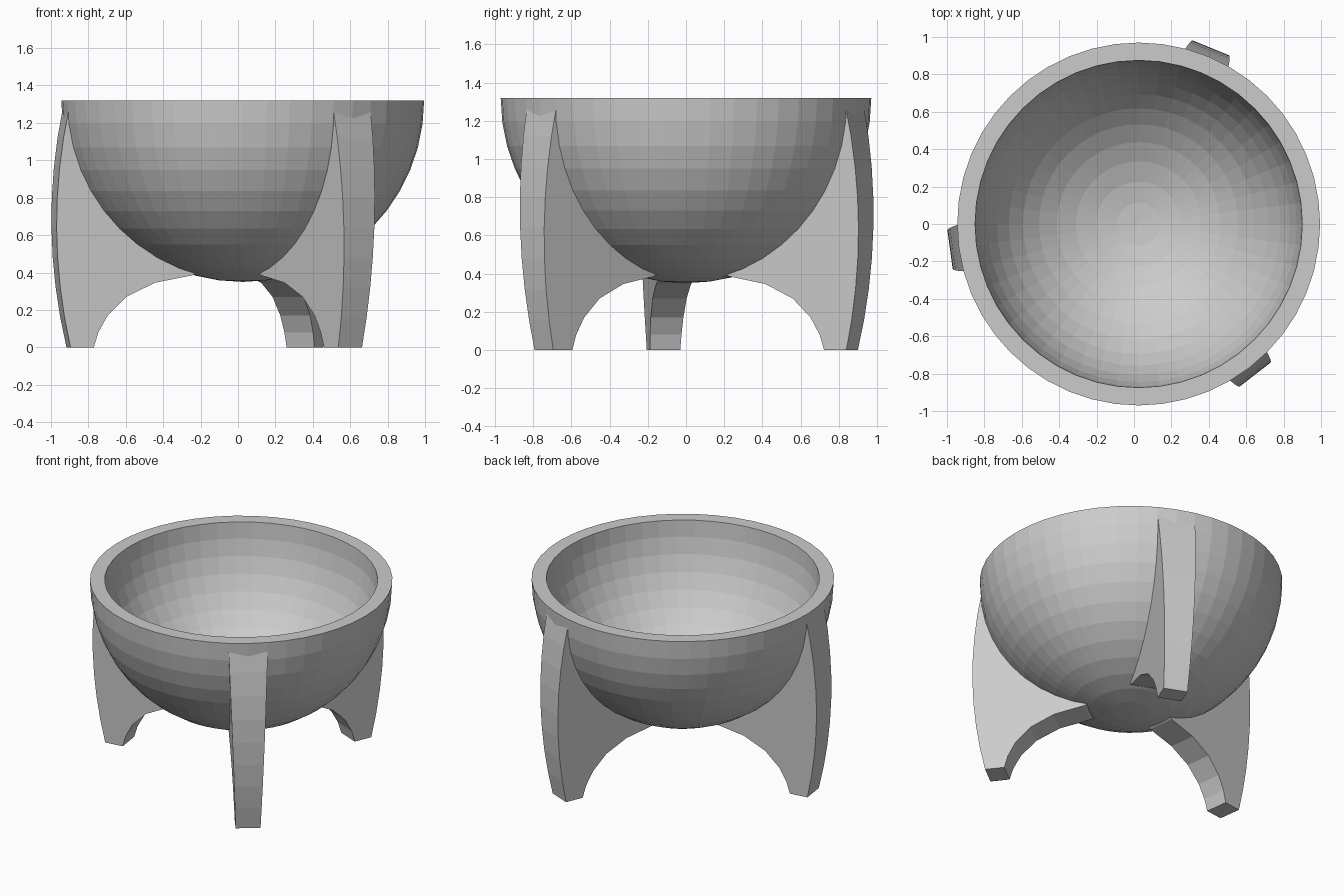
import bpy, bmesh, math
from mathutils import Matrix, Vector

if "Cube" in bpy.data.objects:
    bpy.data.objects.remove(bpy.data.objects["Cube"], do_unlink=True)

RIM_Z, OUTER, INNER = 1.32, 0.97, 0.875
CENTRE = Vector((0.025, 0, 0))
RINGS, SEGMENTS = 12, 48

grey = bpy.data.materials.new("plain grey")
grey.use_nodes = True
colour = (0.6, 0.6, 0.6, 1)
grey.diffuse_color = colour
grey.node_tree.nodes["Principled BSDF"].inputs["Base Color"].default_value = colour


def add_object(name, bm):
    bmesh.ops.recalc_face_normals(bm, faces=bm.faces)
    mesh = bpy.data.meshes.new(name)
    bm.to_mesh(mesh)
    bm.free()
    mesh.materials.append(grey)
    obj = bpy.data.objects.new(name, mesh)
    bpy.context.collection.objects.link(obj)
    obj.location = CENTRE
    return obj


def quarter_arc(radius, start, end, steps):
    """Points (r, z) on the bowl's arc, angles in degrees from straight down."""
    angles = [math.radians(start + (end - start) * i / steps) for i in range(steps + 1)]
    return [(radius * math.sin(a), RIM_Z - radius * math.cos(a)) for a in angles]


# Hemispherical bowl with a flat rim
bm = bmesh.new()
profile = quarter_arc(OUTER, 0, 90, RINGS) + quarter_arc(INNER, 90, 0, RINGS)
verts = [bm.verts.new((r, 0, z)) for r, z in profile]
edges = [bm.edges.new(pair) for pair in zip(verts, verts[1:])]
bmesh.ops.spin(bm, geom=verts + edges, cent=(0, 0, 0), axis=(0, 0, 1),
               angle=math.tau, steps=SEGMENTS)
bmesh.ops.remove_doubles(bm, verts=bm.verts, dist=0.0005)
add_object("bowl", bm)

# Leg outline: bowed outer edge, hidden edge inside the bowl wall, arched inner edge
bow = [(1.018 - 0.174 * (z - 0.67) ** 2, z) for z in (i * 1.28 / 8 for i in range(9))]
hidden = quarter_arc(0.92, 86, 13, 16)
arch = [(0.285, 0.385), (0.487, 0.345), (0.64, 0.27), (0.74, 0.17), (0.79, 0.08), (0.814, 0)]
outline = bow + hidden + arch


def half_width(z):
    return 0.08 + 0.036 * z


def make_leg(name, degrees):
    bm = bmesh.new()
    sides = [[bm.verts.new((r, s * half_width(z), z)) for r, z in outline] for s in (-1, 1)]
    bm.faces.new(sides[0])
    bm.faces.new(sides[1][::-1])
    count = len(outline)
    for i in range(count):
        j = (i + 1) % count
        bm.faces.new((sides[0][j], sides[0][i], sides[1][i], sides[1][j]))
    bm.transform(Matrix.Rotation(math.radians(degrees), 4, "Z"))
    add_object(name, bm)


# Three legs evenly spaced around the bowl
for name, degrees in (("back_leg", 67.7), ("right_leg", 187.7), ("front_leg", 307.7)):
    make_leg(name, degrees)
